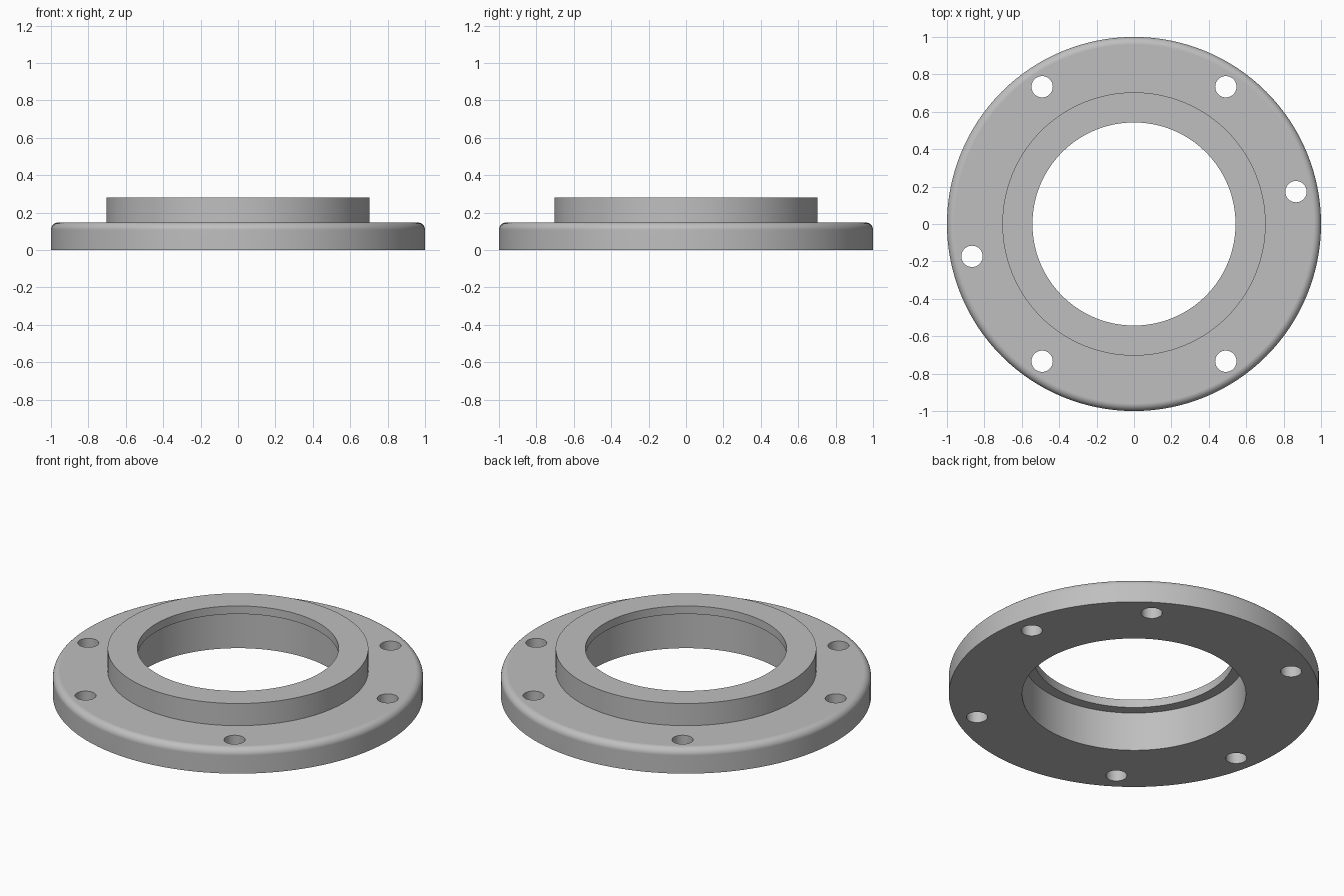
import bpy
import bmesh
from math import cos, sin, pi, radians
from mathutils import Vector

cube = bpy.data.objects.get("Cube")
if cube:
    bpy.data.objects.remove(cube, do_unlink=True)

# Overall sizes
FLANGE_R, FLANGE_TOP, FILLET = 1.0, 0.148, 0.04
HUB_R, HUB_TOP = 0.704, 0.28
LIP_R, LIP_BOTTOM, BORE_R = 0.543, 0.232, 0.604
BOLT_CIRCLE, BOLT_R = 0.883, 0.057
BOLT_ANGLES = (11.3, 56.2, 123.8, 191.3, 236.2, 303.8)

metal = bpy.data.materials.new("grey metal")
metal.use_nodes = True
grey = (0.52, 0.52, 0.52, 1)
metal.diffuse_color = grey
metal.node_tree.nodes["Principled BSDF"].inputs["Base Color"].default_value = grey


def lathe(name, profile, steps):
    """Revolve a closed (radius, height) profile about the z axis."""
    bm = bmesh.new()
    verts = [bm.verts.new((r, 0, z)) for r, z in profile]
    edges = [bm.edges.new((v, verts[i - 1])) for i, v in enumerate(verts)]
    bmesh.ops.spin(bm, geom=verts + edges, cent=(0, 0, 0), axis=(0, 0, 1),
                   angle=2 * pi, steps=steps, use_merge=True)
    bmesh.ops.remove_doubles(bm, verts=bm.verts, dist=1e-5)
    bmesh.ops.recalc_face_normals(bm, faces=bm.faces)
    mesh = bpy.data.meshes.new(name)
    bm.to_mesh(mesh)
    bm.free()
    obj = bpy.data.objects.new(name, mesh)
    bpy.context.collection.objects.link(obj)
    mesh.materials.append(metal)
    return obj


# Flange, raised hub and stepped bore in one profile
fillet = [(FLANGE_R - FILLET + FILLET * cos(a), FLANGE_TOP - FILLET + FILLET * sin(a))
          for a in (i * pi / 16 for i in range(9))]
profile = [(BORE_R, 0), (FLANGE_R, 0), *fillet,
           (HUB_R, FLANGE_TOP), (HUB_R, HUB_TOP),
           (LIP_R, HUB_TOP), (LIP_R, LIP_BOTTOM), (BORE_R, LIP_BOTTOM)]
flange = lathe("flange", profile, 128)

# Bolt hole cutters
bm = bmesh.new()
for angle in BOLT_ANGLES:
    a = radians(angle)
    hole = bmesh.ops.create_cone(bm, cap_ends=True, segments=40, depth=1,
                                 radius1=BOLT_R, radius2=BOLT_R)
    bmesh.ops.translate(bm, verts=hole["verts"],
                        vec=Vector((cos(a), sin(a), 0)) * BOLT_CIRCLE)
mesh = bpy.data.meshes.new("bolt_hole_cutter")
bm.to_mesh(mesh)
bm.free()
mesh.materials.append(metal)
cutter = bpy.data.objects.new("bolt_hole_cutter", mesh)
bpy.context.collection.objects.link(cutter)

# Cut the holes, then shade smooth with crisp edges
bpy.ops.object.select_all(action="DESELECT")
flange.select_set(True)
bpy.context.view_layer.objects.active = flange
cut = flange.modifiers.new("bolt holes", "BOOLEAN")
cut.object = cutter
cut.operation = "DIFFERENCE"
cut.solver = "EXACT"
bpy.ops.object.modifier_apply(modifier=cut.name)
bpy.data.objects.remove(cutter, do_unlink=True)
bpy.ops.object.shade_smooth_by_angle(angle=radians(30))
weighted = flange.modifiers.new("flat face normals", "WEIGHTED_NORMAL")
weighted.keep_sharp = True
